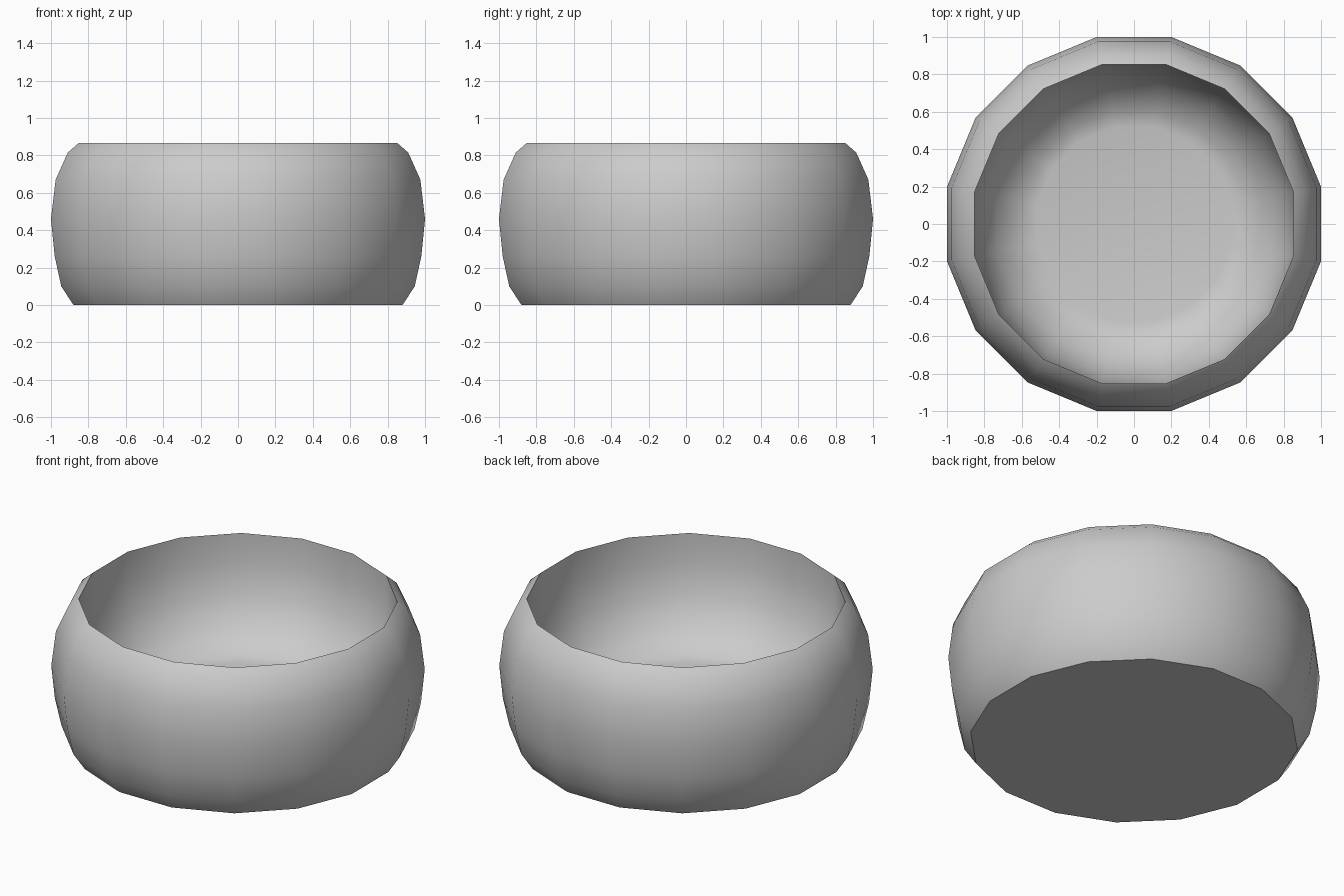
import bpy, bmesh, math

cube = bpy.data.objects.get("Cube")
if cube:
    bpy.data.objects.remove(cube, do_unlink=True)

SIDES = 16
STEP = 2 * math.pi / SIDES

# Profile as (flat radius, height): outer wall going up, then inner wall going down
OUTER = [(0.88, 0), (0.945, 0.10), (0.98, 0.26), (1.0, 0.46),
         (0.975, 0.67), (0.91, 0.815), (0.853, 0.865)]
INNER = [(0.853, 0.69), (0.81, 0.51), (0.735, 0.365), (0.60, 0.255), (0.52, 0.24)]


def make_material(name, rgb):
    mat = bpy.data.materials.new(name)
    mat.use_nodes = True
    colour = (*rgb, 1)
    mat.diffuse_color = colour
    mat.node_tree.nodes["Principled BSDF"].inputs["Base Color"].default_value = colour
    return mat


def lathe(name, profile, mat):
    """Spin a profile into a faceted solid with capped ends."""
    bm = bmesh.new()
    rings = []
    for flat, z in profile:
        r = flat / math.cos(STEP / 2)
        rings.append([bm.verts.new((r * math.cos((i + 0.5) * STEP),
                                    r * math.sin((i + 0.5) * STEP), z))
                      for i in range(SIDES)])
    for low, high in zip(rings, rings[1:]):
        for i in range(SIDES):
            j = (i + 1) % SIDES
            bm.faces.new((low[i], low[j], high[j], high[i]))
    bm.faces.new(rings[0][::-1])
    bm.faces.new(rings[-1])
    bmesh.ops.recalc_face_normals(bm, faces=bm.faces)
    mesh = bpy.data.meshes.new(name)
    bm.to_mesh(mesh)
    bm.free()
    mesh.materials.append(mat)
    obj = bpy.data.objects.new(name, mesh)
    bpy.context.collection.objects.link(obj)
    return obj


# Bowl: rounded wall, sharp rim, flat base and raised inner floor
bowl = lathe("bowl", OUTER + INNER, make_material("light grey", (0.6, 0.6, 0.6)))
bpy.ops.object.select_all(action='DESELECT')
bowl.select_set(True)
bpy.context.view_layer.objects.active = bowl
bpy.ops.object.shade_smooth_by_angle(angle=math.radians(50))
